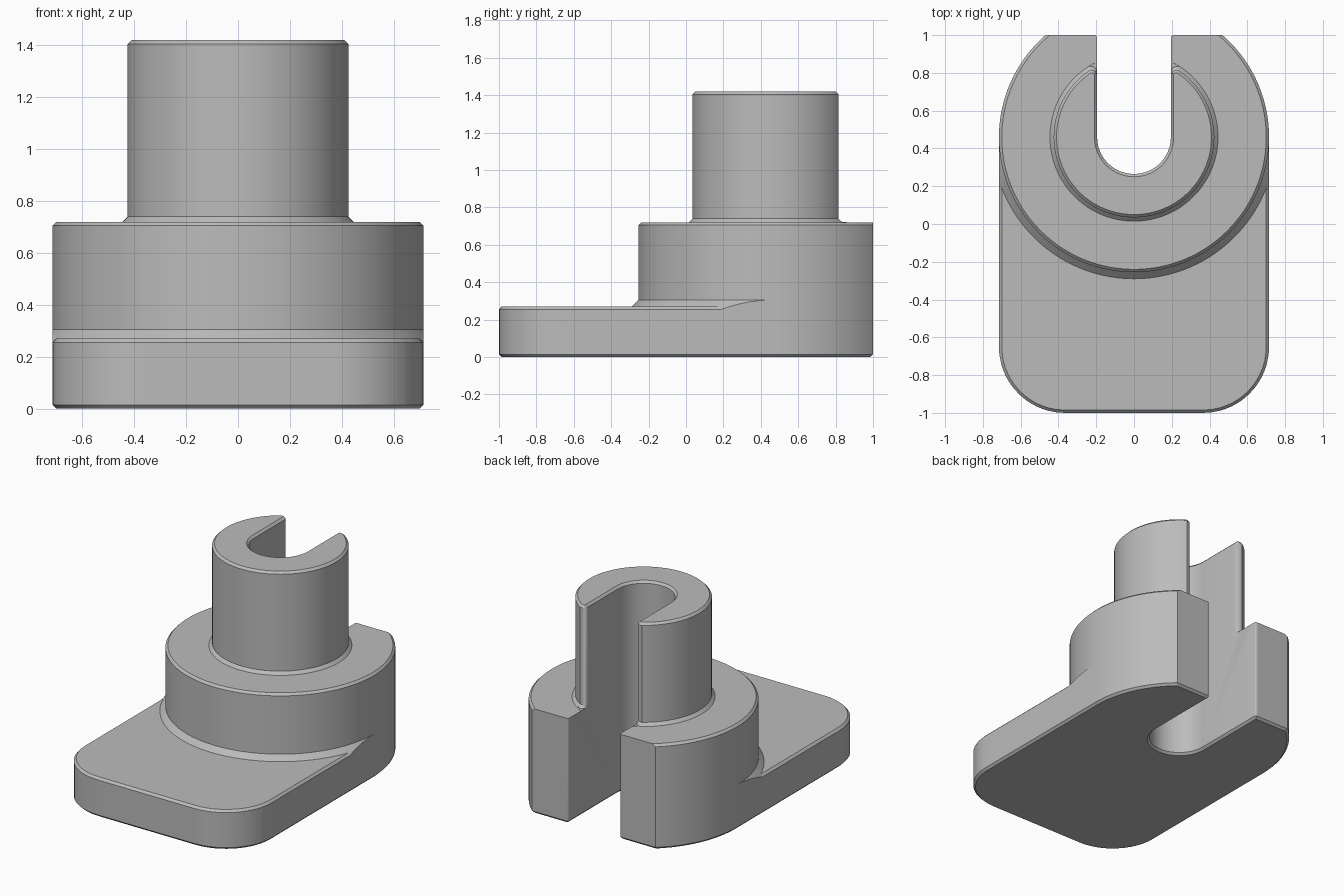
import bpy, bmesh, math

if "Cube" in bpy.data.objects:
    bpy.data.objects.remove(bpy.data.objects["Cube"])

CY = 0.46            # y of the shared axis of boss, post and slot
W = 0.715            # half width of plate, radius of boss
CORNER = 0.35        # front corner radius of the plate
CH = 0.015           # edge chamfer
SLOT = 0.195         # half width of slot


def loft(name, sections):
    """Closed solid through lists of rings with equal point counts."""
    bm = bmesh.new()
    for rings in sections:
        vs = [[bm.verts.new(p) for p in ring] for ring in rings]
        n = len(vs[0])
        for a, b in zip(vs, vs[1:]):
            for i in range(n):
                j = (i + 1) % n
                bm.faces.new((a[i], a[j], b[j], b[i]))
        bm.faces.new(vs[0][::-1])
        bm.faces.new(vs[-1])
    bmesh.ops.remove_doubles(bm, verts=bm.verts, dist=1e-5)
    bmesh.ops.recalc_face_normals(bm, faces=bm.faces)
    me = bpy.data.meshes.new(name)
    bm.to_mesh(me)
    bm.free()
    ob = bpy.data.objects.new(name, me)
    bpy.context.collection.objects.link(ob)
    return ob


def inside(x, y, d):
    """Plate outline, inset by d."""
    x = abs(x)
    if y > CY:
        return y < 1 - d and math.hypot(x, y - CY) < W - d
    if x > W - d or y < -1 + d:
        return False
    cx, cy = W - CORNER, -1 + CORNER
    return not (x > cx and y < cy and math.hypot(x - cx, y - cy) > CORNER - d)


def reach(t, d=0.0):
    """Distance from the axis to the outline in direction t."""
    lo, hi = 0.0, 2.0
    for _ in range(45):
        m = (lo + hi) / 2
        if inside(m * math.cos(t), CY + m * math.sin(t), d):
            lo = m
        else:
            hi = m
    return lo


def column(t):
    """Radius and height pairs from the underside up to the post top."""
    rho = reach(t)
    back = (1 - CY) / math.sin(t) if math.sin(t) > 0.01 else 9
    if rho > 0.765:                      # plate edge lies clear of the boss foot
        edge = [(rho, 0.255), (max(reach(t, CH), 0.75), 0.27), (0.75, 0.27)]
    else:                                # foot runs out on the side wall
        z = min(0.305, 1.02 - rho)
        q = min(rho, 0.75)
        edge = [(rho, z), (q, min(0.305, 1.02 - q)), (q, min(0.305, 1.02 - q))]
    r1, r2 = min(W, back), min(W - CH, back)
    return ([(reach(t, CH), 0), (rho, CH)] + edge
            + [(r1, 0.305), (r1, 0.72 - max(0, r1 - W + CH)), (r2, 0.72)]
            + [(0.445, 0.72), (0.425, 0.74), (0.425, 1.405), (0.41, 1.42)])


# Body: plate, boss and post as one skin around the axis
angles = {round(2 * math.pi * i / 180, 5) for i in range(180)}
flat = math.sqrt(W**2 - (1 - CY)**2)
flat_in = math.sqrt((W - CH)**2 - (1 - CY)**2)
run = math.sqrt(0.765**2 - W**2)
for x, y in [(flat, 1), (flat_in, 1), (W, CY - run), (W, -1 + CORNER), (W - CORNER, -1)]:
    for s in (-1, 1):
        angles.add(round(math.atan2(y - CY, s * x) % (2 * math.pi), 5))
for i in range(1, 12):                   # extra points on the front corners
    a = math.pi / 2 * i / 12
    for s in (-1, 1):
        x = s * (W - CORNER + CORNER * math.cos(a))
        y = -1 + CORNER - CORNER * math.sin(a)
        angles.add(round(math.atan2(y - CY, x) % (2 * math.pi), 5))
angles = sorted(angles)
cols = [column(t) for t in angles]
rings = [[(c[k][0] * math.cos(t), CY + c[k][0] * math.sin(t), c[k][1])
          for t, c in zip(angles, cols)] for k in range(len(cols[0]))]
body = loft("slotted_mount", [rings])


# Slot cutter: U shape, flared at top and bottom, rounded at the back opening
def slot_ring(w, z):
    pts = [(w * math.cos(a), CY + w * math.sin(a), z)
           for a in (math.pi + math.pi * i / 32 for i in range(33))]
    lip = [(0, 0.985), (0.002, 0.9925), (0.0075, 0.998), (0.015, 1.0), (0.015, 1.1)]
    right = [(w + dx, y, z) for dx, y in lip]
    return pts + right + [(-x, y, z) for x, y, z in right[::-1]]


slot = loft("slot_cutter", [[slot_ring(SLOT + 0.025, -0.01), slot_ring(SLOT, CH),
                             slot_ring(SLOT, 1.405), slot_ring(SLOT + 0.035, 1.44)]])

# Corner cutters: round the post edges beside the slot
arc = [(0.1, 0.785), (0.195, 0.785), (0.198, 0.798), (0.205, 0.808),
       (0.217, 0.814), (0.236, 0.8145), (0.236, 0.95), (0.1, 0.95)]
levels = [(0.721, 0.019), (0.74, 0), (1.405, 0), (1.44, -0.035)]
corners = loft("corner_cutter", [[[(s * x, y + dy, z) for x, y in arc] for z, dy in levels]
                                 for s in (-1, 1)])

bpy.context.view_layer.objects.active = body
body.select_set(True)
for cutter in (slot, corners):
    mod = body.modifiers.new(cutter.name, 'BOOLEAN')
    mod.operation = 'DIFFERENCE'
    mod.solver = 'EXACT'
    mod.object = cutter
    bpy.ops.object.modifier_apply(modifier=mod.name)
    bpy.data.objects.remove(cutter)

mat = bpy.data.materials.new("plain_grey")
mat.diffuse_color = (0.5, 0.5, 0.5, 1)
mat.use_nodes = True
mat.node_tree.nodes["Principled BSDF"].inputs["Base Color"].default_value = mat.diffuse_color
body.data.materials.clear()
body.data.materials.append(mat)
bpy.ops.object.shade_smooth_by_angle(angle=math.radians(30))
